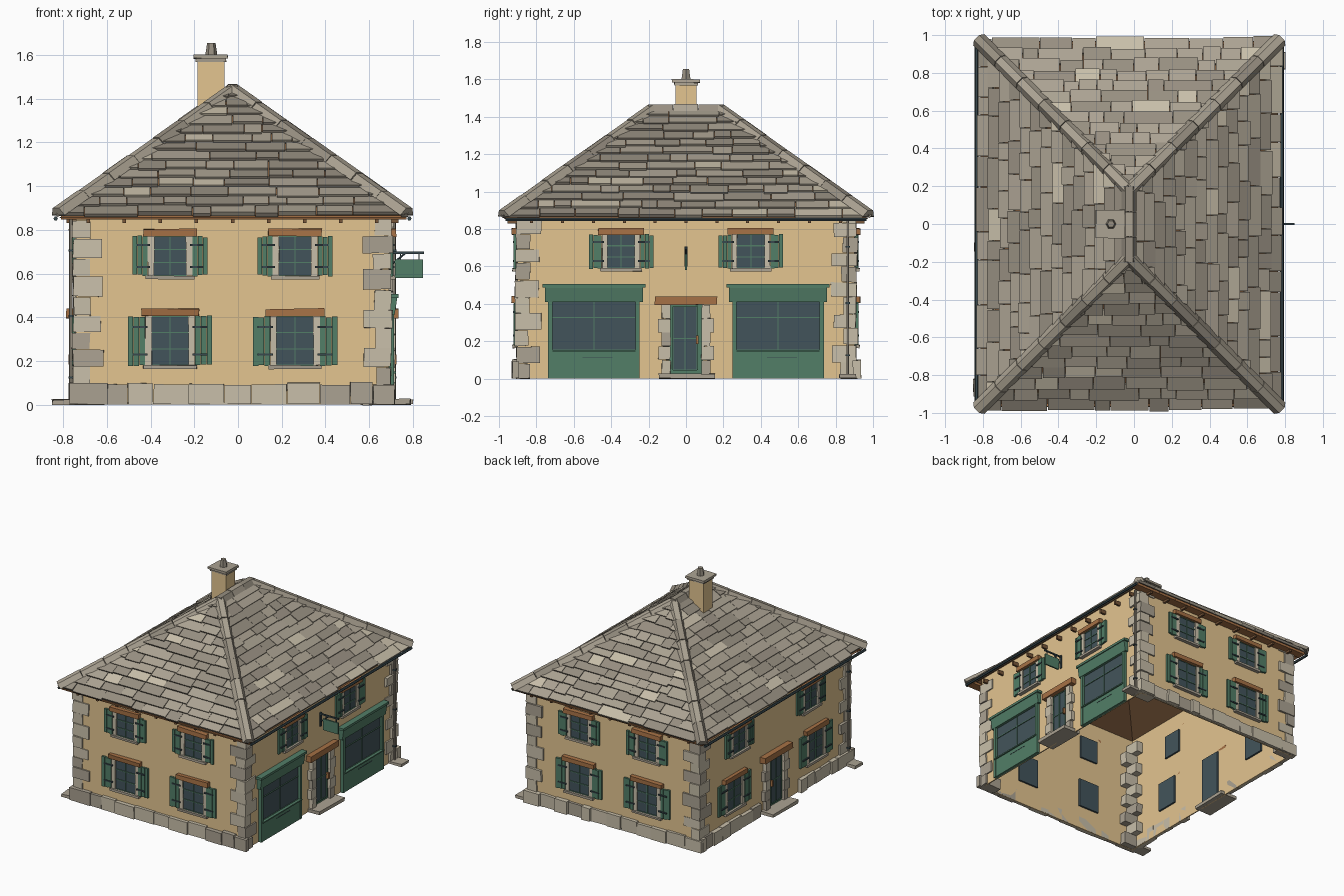
import bpy, bmesh, random
from mathutils import Vector, Matrix

random.seed(4)
R = random.uniform
if "Cube" in bpy.data.objects:
    bpy.data.objects.remove(bpy.data.objects["Cube"])

COLOURS = {
    "plaster": (0.77, 0.555, 0.28), "pale_stone": (0.58, 0.52, 0.40),
    "grey_stone": (0.41, 0.365, 0.29), "dark_slate": (0.31, 0.275, 0.22),
    "wood": (0.38, 0.165, 0.06), "dark_wood": (0.19, 0.095, 0.042),
    "green_paint": (0.085, 0.21, 0.137), "glass": (0.055, 0.088, 0.104),
    "iron": (0.04, 0.065, 0.075)}
MATS = []
for label, rgb in COLOURS.items():
    m = bpy.data.materials.new(label)
    m.use_nodes = True
    m.diffuse_color = (*rgb, 1)
    bsdf = m.node_tree.nodes["Principled BSDF"]
    bsdf.inputs["Base Color"].default_value = (*rgb, 1)
    bsdf.inputs["Roughness"].default_value = 0.9
    MATS.append(m)
PLASTER, PALE, GREY, SLATE, WOOD, DARK, GREEN, GLASS, IRON = range(len(MATS))


def finish(bm, name):
    """Turn a bmesh into an object that carries only the materials it uses."""
    bmesh.ops.recalc_face_normals(bm, faces=bm.faces)
    used = sorted({f.material_index for f in bm.faces})
    for f in bm.faces:
        f.material_index = used.index(f.material_index)
    me = bpy.data.meshes.new(name)
    bm.to_mesh(me)
    bm.free()
    for i in used:
        me.materials.append(MATS[i])
    ob = bpy.data.objects.new(name, me)
    bpy.context.collection.objects.link(ob)
    return ob


def box(bm, lo, hi, mat, wobble=0):
    lo, hi = Vector(lo), Vector(hi)
    mx = Matrix.Translation((lo + hi) / 2) @ Matrix.Diagonal((*(hi - lo), 1))
    for v in bmesh.ops.create_cube(bm, size=1, matrix=mx)["verts"]:
        v.co += Vector((R(-1, 1), R(-1, 1), R(-1, 1))) * wobble
        for f in v.link_faces:
            f.material_index = mat


def hull(bm, ring_a, ring_b, mat):
    """Closed prism between two matching rings of points."""
    a, b = ([bm.verts.new(p) for p in ring] for ring in (ring_a, ring_b))
    n = len(a)
    faces = [bm.faces.new(a), bm.faces.new(b)]
    faces += [bm.faces.new((a[i], a[(i + 1) % n], b[(i + 1) % n], b[i])) for i in range(n)]
    for f in faces:
        f.material_index = mat


def sweep(bm, p, q, profile, mat):
    p, q = Vector(p), Vector(q)
    d = (q - p).normalized()
    side = d.cross((0, 0, 1) if abs(d.z) < 0.99 else (0, 1, 0)).normalized()
    up = side.cross(d)
    hull(bm, *[[c + side * x + up * y for x, y in profile] for c in (p, q)], mat)


def hexagon(r):
    return [(r * c, r * s) for c, s in ((1, 0), (.5, .87), (-.5, .87), (-1, 0), (-.5, -.87), (.5, -.87))]


# Walls: outward axis, plane position, outward sign
CX, XL, XR, YW = -0.025, -0.74, 0.69, 0.90
WALLS = {"front": (1, -YW, -1), "back": (1, YW, 1), "shop": (0, XR, 1), "rear": (0, XL, -1)}


def wbox(bm, wall, u, z, d, mat, wobble=0):
    """Box on a wall: u along it, z up, d outward."""
    axis, plane, sign = WALLS[wall]
    out = sorted(plane + sign * k for k in d)
    pairs = (out, u, z) if axis == 0 else (u, out, z)
    box(bm, [p[0] for p in pairs], [p[1] for p in pairs], mat, wobble)


bm = bmesh.new()
box(bm, (XL, -YW, 0), (XR, YW, 0.91), PLASTER)
bmesh.ops.delete(bm, geom=[f for f in bm.faces if abs(f.normal.z) > 0.5], context="FACES")
walls = finish(bm, "walls")
walls.modifiers.new("thickness", "SOLIDIFY").thickness = 0.012


def glazing(bm, wall, u0, u1, z0, z1, cols, rows, d=0.006):
    wbox(bm, wall, (u0, u1), (z0, z1), (-0.022, d), GLASS)
    for i in range(cols + 1):
        u = u0 + (u1 - u0) * i / cols
        wbox(bm, wall, (u - .003, u + .003), (z0, z1), (0, d + .006), GREEN)
    for i in range(rows + 1):
        z = z0 + (z1 - z0) * i / rows
        wbox(bm, wall, (u0, u1), (z - .003, z + .003), (0, d + .005), GREEN)


def window(wall, u, low):
    z0, z1, w, sw = (0.18, 0.405, 0.088, 0.08) if low else (0.59, 0.77, 0.077, 0.07)
    bm = bmesh.new()
    glazing(bm, wall, u - w, u + w, z0, z1, 2, 3)
    wbox(bm, wall, (u - w - .034, u + w + .034), (z0 - .017, z0), (-.006, .028), GREY, .002)
    wbox(bm, wall, (u - w - .045, u + w + .045), (z1, z1 + .034), (-.006, .032), WOOD, .003)
    for s in (-1, 1):
        jamb = sorted((u + s * (w - .004), u + s * (w + .025)))
        wbox(bm, wall, jamb, (z0, z1), (-.006, .016), PALE, .002)
    finish(bm, f"{wall}_window")
    # Plank shutters with iron straps
    bm = bmesh.new()
    for s in (-1, 1):
        inner = w + .027
        for k in range(3):
            a, b = inner + sw * k / 3, inner + sw * (k + 1) / 3 - .002
            wbox(bm, wall, sorted((u + s * a, u + s * b)), (z0 + R(-.004, .006), z1 + R(-.006, .004)),
                 (.004, .017 + R(0, .005)), GREEN)
        for f in (.22, .78):
            z = z0 + (z1 - z0) * f
            wbox(bm, wall, sorted((u + s * (w + .014), u + s * (inner + sw * .7))),
                 (z - .005, z + .005), (.015, .026), IRON)
    finish(bm, f"{wall}_shutters")


def door(wall, reach):
    bm = bmesh.new()
    wbox(bm, wall, (-.09, .09), (.025, .395), (0, .008), GREEN)
    wbox(bm, wall, (-.085, .085), (.025, .39), (-.022, 0), GLASS)
    glazing(bm, wall, -.07, .06, .045, .385, 2, 2, .012)
    wbox(bm, wall, (.054, .068), (.185, .23), (0, .035), WOOD)
    wbox(bm, wall, (-.165, .165), (.395, .437), (-.006, .045), WOOD, .003)
    wbox(bm, wall, (-.145, .155), (0, .026), (-.04, reach), GREY, .003)
    for s in (-1, 1):
        for k in range(5):
            a, b = .083, .13 + .018 * (k % 2)
            wbox(bm, wall, sorted((s * a, s * b)), (.026 + .074 * k, .098 + .074 * k),
                 (-.006, .03), random.choice((PALE, PALE, GREY)), .002)
    finish(bm, f"{wall}_door")


for wall, mid, low_off, high_off in (("front", CX, .286, .286), ("back", CX, .286, .286),
                                     ("rear", 0, .49, .43), ("shop", 0, None, .347)):
    for s in (-1, 1):
        window(wall, mid + s * high_off, False)
        if low_off:
            window(wall, mid + s * low_off, True)
door("shop", .10)
door("rear", .105)

# Shopfronts: panelled base, glazed bay, flared cornice
for s in (-1, 1):
    u = s * .4925
    bm = bmesh.new()
    wbox(bm, "shop", (u - .245, u + .245), (0, .15), (-.006, .022), GREEN)
    wbox(bm, "shop", (u - .235, u + .235), (.143, .152), (0, .032), GREEN)
    wbox(bm, "shop", (u - .06, u + .10), (.112, .116), (.02, .024), IRON)
    glazing(bm, "shop", u - .225, u + .225, .152, .415, 2, 1)
    wbox(bm, "shop", (u - .22, u + .22), (.324, .330), (0, .012), GREEN)
    for e in (-1, 1):
        wbox(bm, "shop", sorted((u + e * .222, u + e * .245)), (0, .42), (-.006, .024), GREEN)
    rings = [[(XR + d, u + h, z) for d, z in ((-.006, .41), (.026, .41), (.038, .485), (.038, .503), (-.006, .503))]
             for h in (-.262, .262)]
    hull(bm, *rings, GREEN)
    wbox(bm, "shop", (u - .275, u + .275), (.488, .506), (-.006, .045), GREEN)
    finish(bm, "shopfront")

# Corner stones laid long and short in turn
bm = bmesh.new()
for sx, px in ((-1, XL), (1, XR)):
    for sy in (-1, 1):
        z, k = 0.0, 0
        while z < 0.84:
            h = min(R(.07, .095), .87 - z)
            lx, ly = ((.12, .065), (.065, .12))[k % 2]
            xs = sorted((px + sx * R(.008, .02), px - sx * (lx + R(-.01, .01))))
            ys = sorted((sy * (YW + R(.006, .018)), sy * (YW - ly + R(-.01, .01))))
            box(bm, (xs[0], ys[0], z), (xs[1], ys[1], z + h - .003), random.choice((PALE, PALE, GREY)), .003)
            z, k = z + h, k + 1
finish(bm, "corner_stones")

# Plinth stones
bm = bmesh.new()
for wall, u, end in (("front", XL - .03, XR + .03), ("back", XL - .03, XR + .03), ("rear", -YW, YW)):
    while u < end - .02:
        nxt = min(u + R(.07, .18), end)
        if wall != "rear" or nxt < -.13 or u > .13:
            wbox(bm, wall, (u, nxt - .003), (.002, R(.088, .104)), (-.008, R(.018, .036)),
                 random.choice((PALE, PALE, GREY)), .002)
        u = nxt
finish(bm, "plinth_stones")

# Roof: t runs from eave (0) to ridge (1), s along the eave, h off the surface
HX, HY, RUN, RISE, EAVE = .794, .975, .786, .577, .863
SLOPES = [(Vector((1, 0, 0)), HX, HY), (Vector((-1, 0, 0)), HX, HY),
          (Vector((0, 1, 0)), HY, HX), (Vector((0, -1, 0)), HY, HX)]


def on_roof(slope, s, t, h):
    n, reach, _ = slope
    along = Vector((-n.y, n.x, 0))
    normal = (n * RISE + Vector((0, 0, RUN))).normalized()
    return Vector((CX, 0, EAVE + RISE * t)) + n * (reach - RUN * t) + along * s + normal * h


bm = bmesh.new()
for sl in SLOPES:
    w = sl[2]
    bm.faces.new([bm.verts.new(on_roof(sl, s, t, -.012)) for s, t in
                  ((-w, 0), (w, 0), (w - RUN, 1), (RUN - w, 1))]).material_index = DARK
finish(bm, "roof_deck")

bm = bmesh.new()
ROWS = 14
for sl in SLOPES:
    for row in range(ROWS):
        s, half = -sl[2] - R(0, .1), sl[2] - RUN * row / ROWS
        while s < half:
            e = s + R(.08, .27)
            t0 = row / ROWS + R(-.01, .01)
            t1 = min((row + 1.3) / ROWS, 1)
            lift = R(.016, .023)
            rings = []
            for t, lo, hi in ((t0, 0, lift), (t1, -.006, .005)):
                m = max(sl[2] - RUN * t, 0.001)
                a, b = (max(-m, min(m, k)) for k in (s, e - .003))
                rings.append([on_roof(sl, k, t, h) for k, h in ((a, lo), (b, lo), (b, hi), (a, hi))])
            if min(e, half) - max(s, -half) > .01:
                hull(bm, *rings, random.choice((GREY,) * 5 + (SLATE,) * 4 + (PALE,)))
            s = e
finish(bm, "roof_slates")

# Hip and ridge capping stones
CAP = [(-.042, -.016), (-.02, .02), (.02, .02), (.042, -.016)]
bm = bmesh.new()
top = EAVE + RISE + .006
lines = [((CX, -.2, top), (CX, .2, top), 3)]
lines += [((CX + sx * .802, sy * .98, EAVE + .016), (CX, sy * .18, top), 7) for sx in (-1, 1) for sy in (-1, 1)]
for p, q, n in lines:
    p, q = Vector(p), Vector(q)
    for i in range(n):
        k = Vector((0, 0, R(-.002, .003)))
        sweep(bm, p.lerp(q, i / n) + k, p.lerp(q, (i + .98) / n) + k, CAP, random.choice((GREY, GREY, SLATE)))
finish(bm, "hip_and_ridge_caps")

# Eaves: boards on the end walls, rafter tails all round
bm = bmesh.new()
for wall in ("front", "back"):
    wbox(bm, wall, (-.81, .77), (.846, .866), (0, .065), WOOD)
    for k in range(-4, 5):
        u = CX + k * .165
        wbox(bm, wall, (u - .008, u + .008), (.83, .848), (0, .055), DARK)
for wall in ("shop", "rear"):
    for k in range(-5, 6):
        wbox(bm, wall, (k * .165 - .008, k * .165 + .008), (.832, .862), (0, .045), DARK)
finish(bm, "eaves_timber")

# Gutters, slim downpipes and splash stones
bm = bmesh.new()
for s, px in ((1, XR), (-1, XL)):
    gx, wx, y = px + s * .094, px + s * .024, s * .865
    sweep(bm, (gx, -.965, .851), (gx, .965, .851), hexagon(.010), IRON)
    sweep(bm, (wx, y, .87), (wx, y, .02), hexagon(.008), SLATE)
    for z in (.12, .40, .70):
        box(bm, (wx - .012, y - .012, z), (wx + .012, y + .012, z + .01), IRON)
    xs = sorted((px + s * .01, px + s * .11))
    box(bm, (xs[0], y - .045, .002), (xs[1], y + .045, .022), GREY, .003)
finish(bm, "gutters_and_downpipes")

# Hanging sign on an iron bracket
bm = bmesh.new()
box(bm, (.718, -.006, .58), (.846, .006, .665), GREEN)
box(bm, (XR, -.005, .69), (.85, .005, .70), IRON)
box(bm, (XR, -.008, .60), (XR + .01, .008, .705), IRON)
sweep(bm, (XR, 0, .63), (.765, 0, .693), hexagon(.005), IRON)
for x in (.74, .825):
    box(bm, (x, -.003, .66), (x + .005, .003, .695), IRON)
finish(bm, "hanging_sign")

# Chimney with stone cap and pot
bm = bmesh.new()
box(bm, (-.185, -.055, 1.25), (-.062, .055, 1.58), PLASTER)
box(bm, (-.192, -.062, 1.568), (-.055, .062, 1.582), GREY, .002)
box(bm, (-.203, -.075, 1.582), (-.045, .075, 1.60), GREY, .003)
rings = [[(-.122 + x, y, z) for x, y in hexagon(r)] for z, r in ((1.597, .028), (1.655, .019))]
hull(bm, *rings, SLATE)
finish(bm, "chimney")
